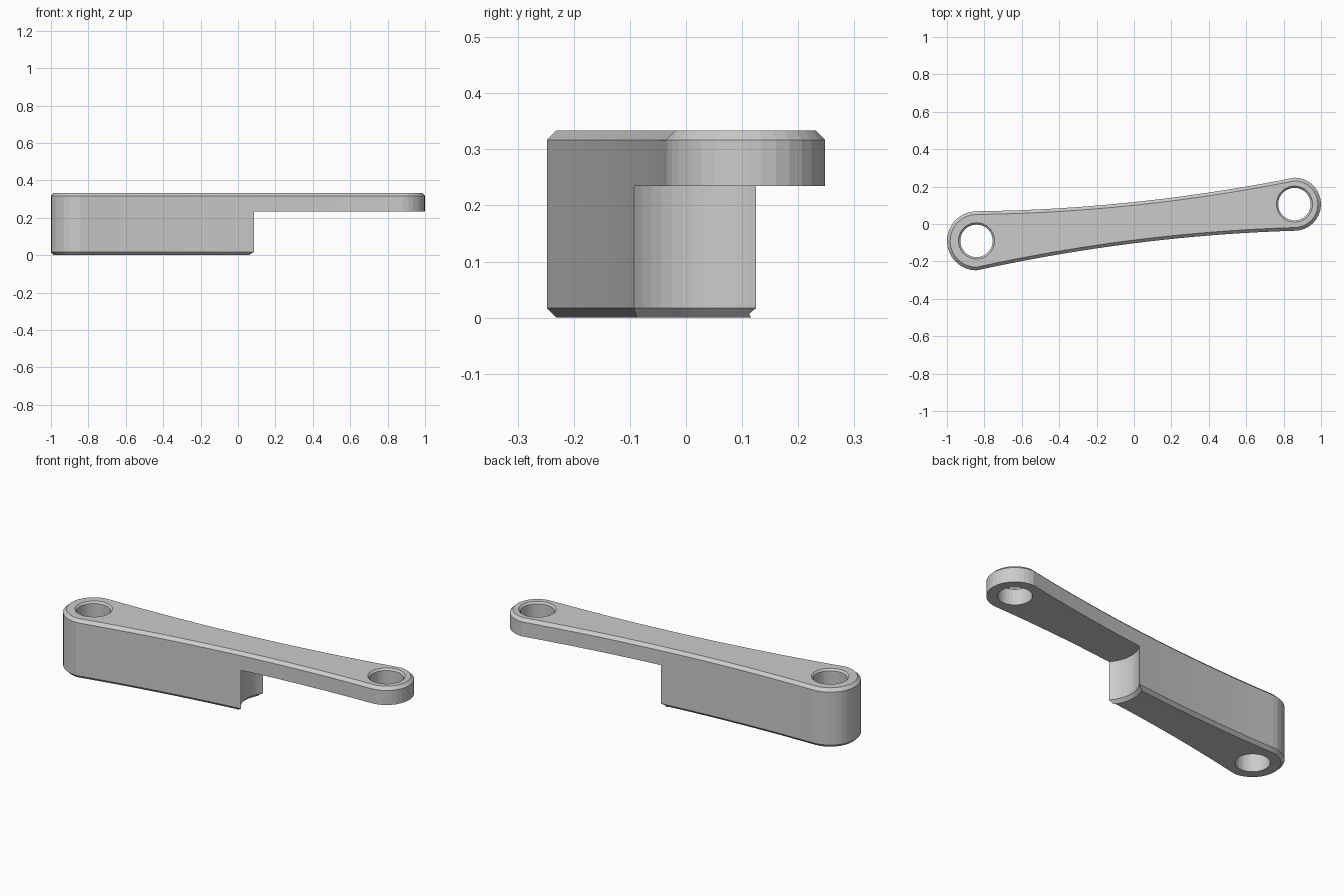
import bpy, bmesh, math
from mathutils import Vector

if "Cube" in bpy.data.objects:
    bpy.data.objects.remove(bpy.data.objects["Cube"])

CL, RL = Vector((-0.842, -0.090)), 0.158     # left boss
CR, RR = Vector((0.858, 0.106)), 0.142       # right boss
Z_STEP, Z_TOP, CH = 0.235, 0.334, 0.017
HOLE_R, HOLE_CH, SAG = 0.087, 0.010, 0.040


def side(sign, t):
    """Point on the waisted side edge (sign -1 front, +1 back)."""
    a = CL + Vector((0, sign * RL))
    b = CR + Vector((0, sign * RR))
    return a.lerp(b, t) - Vector((0, sign * 4 * SAG * t * (1 - t)))


def side_run(sign, t0, t1, n):
    return [side(sign, t0 + (t1 - t0) * i / n) for i in range(n)]


def arc(c, r, a0, a1, n):
    return [c + r * Vector((math.cos(a0 + (a1 - a0) * i / n),
                            math.sin(a0 + (a1 - a0) * i / n))) for i in range(n)]


def inset(loop, d):
    """Mitred inward offset of a counter-clockwise loop."""
    out = []
    for i, p in enumerate(loop):
        e0 = (p - loop[i - 1]).normalized()
        e1 = (loop[(i + 1) % len(loop)] - p).normalized()
        n0, n1 = Vector((-e0.y, e0.x)), Vector((-e1.y, e1.x))
        out.append(p + (n0 + n1) * d / (1 + n0.dot(n1)))
    return out


bm = bmesh.new()


def wall(a, za, b, zb):
    va = [bm.verts.new((p.x, p.y, za)) for p in a]
    vb = [bm.verts.new((p.x, p.y, zb)) for p in b]
    for i in range(len(a)):
        j = (i + 1) % len(a)
        bm.faces.new((va[i], va[j], vb[j], vb[i]))


def cap(loops, z):
    edges = []
    for loop in loops:
        vs = [bm.verts.new((p.x, p.y, z)) for p in loop]
        edges += [bm.edges.new((vs[i - 1], vs[i])) for i in range(len(vs))]
    bmesh.ops.triangle_fill(bm, use_beauty=True, edges=edges, normal=(0, 0, 1))


# Outline pieces, counter-clockwise
T_LOW, T_UP = 0.545, 0.536
front_l = side_run(-1, 0, T_LOW, 10)
front_r = side_run(-1, T_LOW, 1, 9)
end_r = arc(CR, RR, -math.pi / 2, math.pi / 2, 16)
back_r = side_run(1, 1, T_UP, 9)
back_l = side_run(1, T_UP, 0, 10)
end_l = arc(CL, RL, math.pi / 2, 1.5 * math.pi, 16)

# Concave step face between the two side edges
low, up = side(-1, T_LOW), side(1, T_UP)
half, depth = (up - low).length / 2, 0.038
u = (up - low).normalized()
n = Vector((-u.y, u.x))
r = (half * half + depth * depth) / (2 * depth)
centre = (low + up) / 2 - n * (r - depth)
alpha = 2 * math.atan(depth / half)
step = [centre + r * (u * math.sin(f) + n * math.cos(f))
        for f in [alpha * (i / 6 - 1) for i in range(13)]]

plate = front_l + front_r + end_r + back_r + back_l + end_l
block = front_l + step[:-1] + back_l + end_l
underside = front_r + end_r + back_r + step[:0:-1]

# Holes with a countersunk top rim
hole_l, hole_r = (arc(c, HOLE_R, 0, 2 * math.pi, 32) for c in (CL, CR))
rim_l, rim_r = (arc(c, HOLE_R + HOLE_CH, 0, 2 * math.pi, 32) for c in (CL, CR))
for hole, rim, z0 in ((hole_l, rim_l, 0), (hole_r, rim_r, Z_STEP)):
    wall(hole, z0, hole, Z_TOP - HOLE_CH)
    wall(hole, Z_TOP - HOLE_CH, rim, Z_TOP)

# Outer walls and chamfers
block_in, plate_in = inset(block, CH), inset(plate, CH)
wall(block_in, 0, block, CH)
wall(block, CH, block, Z_STEP)
wall(plate, Z_STEP, plate, Z_TOP - CH)
wall(plate, Z_TOP - CH, plate_in, Z_TOP)

# Flat faces
cap([block_in, hole_l], 0)
cap([underside, hole_r], Z_STEP)
cap([plate_in, rim_l, rim_r], Z_TOP)

bmesh.ops.remove_doubles(bm, verts=bm.verts[:], dist=1e-5)
bmesh.ops.recalc_face_normals(bm, faces=bm.faces[:])
mesh = bpy.data.meshes.new("link_arm")
bm.to_mesh(mesh)
bm.free()
bpy.context.collection.objects.link(bpy.data.objects.new("link_arm", mesh))
